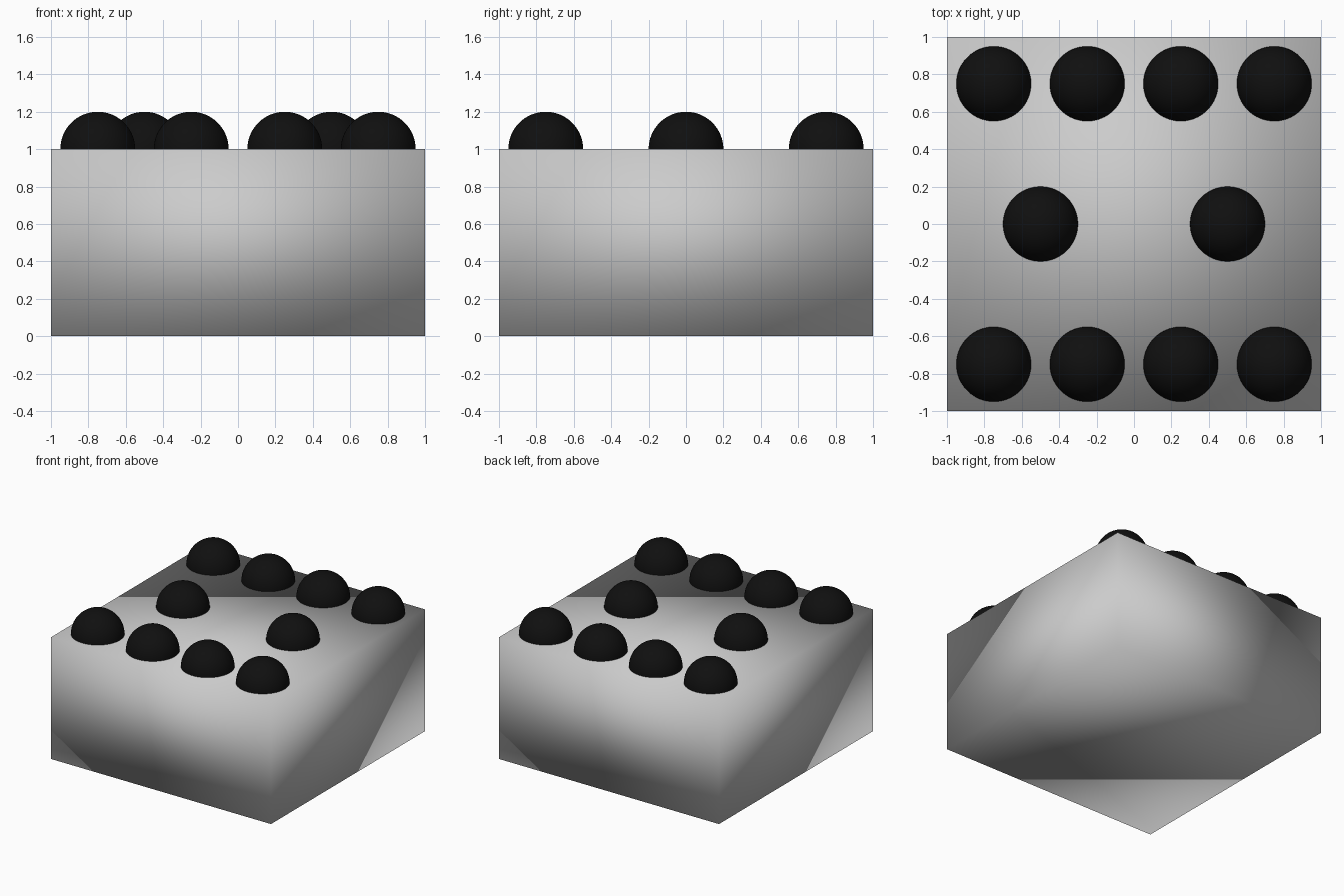
import bpy

if "Cube" in bpy.data.objects:
    bpy.data.objects.remove(bpy.data.objects["Cube"])

# Die body: box with soft, shared-vertex shading
bpy.ops.mesh.primitive_cube_add(size=2, location=(0, 0, 0.5))
body = bpy.context.object
body.name = "block_body"
body.scale = (1, 1, 0.5)
bpy.ops.object.transform_apply(location=False, rotation=False, scale=True)
bpy.ops.object.shade_smooth()

black = bpy.data.materials.new("black")
black.diffuse_color = (0.005, 0.005, 0.005, 1)
black.use_nodes = True
black.node_tree.nodes["Principled BSDF"].inputs["Base Color"].default_value = black.diffuse_color


def stud(x, y, index):
    """Round black stud, half sunk into the top face."""
    bpy.ops.mesh.primitive_uv_sphere_add(
        segments=64, ring_count=32, radius=0.2, location=(x, y, 1))
    obj = bpy.context.object
    obj.name = f"round_stud_{index}"
    obj.data.materials.append(black)
    bpy.ops.object.shade_smooth()


# Front and back rows of four, middle row of two
rows = {
    -0.75: (-0.75, -0.25, 0.25, 0.75),
    0.0: (-0.5, 0.5),
    0.75: (-0.75, -0.25, 0.25, 0.75),
}
spots = [(x, y) for y, xs in rows.items() for x in xs]
for i, (x, y) in enumerate(spots, 1):
    stud(x, y, i)
